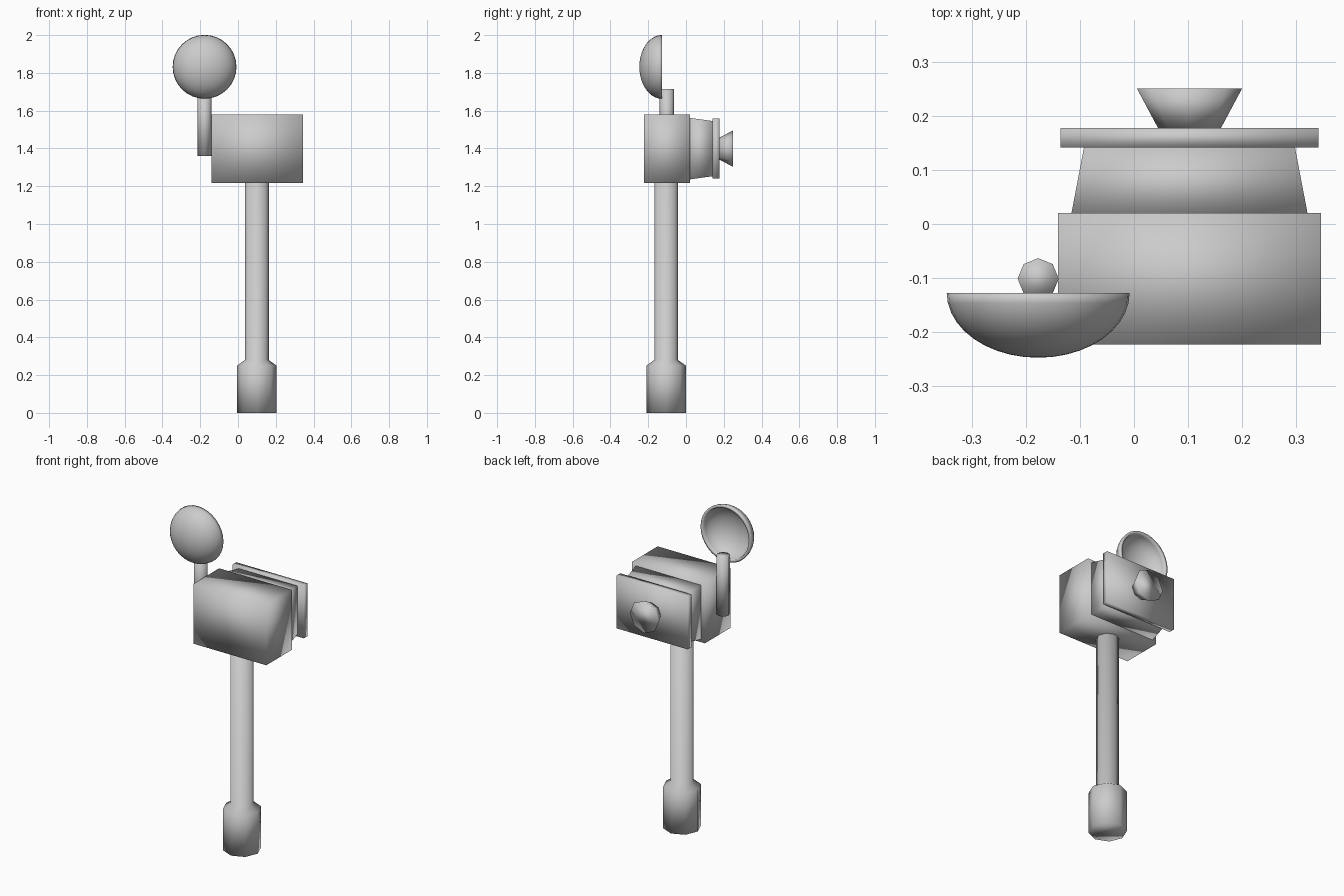
import bpy, bmesh, math
from mathutils import Matrix

if "Cube" in bpy.data.objects:
    bpy.data.objects.remove(bpy.data.objects["Cube"])


def finish(name, bm, smooth=True):
    bmesh.ops.remove_doubles(bm, verts=bm.verts, dist=1e-5)
    bmesh.ops.recalc_face_normals(bm, faces=bm.faces)
    for f in bm.faces:
        f.smooth = smooth
    me = bpy.data.meshes.new(name)
    bm.to_mesh(me)
    bm.free()
    ob = bpy.data.objects.new(name, me)
    bpy.context.collection.objects.link(ob)
    return ob


def lathe(name, profile, centre, sides, along_y=False, closed_ends=True):
    """Turn (radius, height) pairs about z, or about +y."""
    bm = bmesh.new()
    rings = []
    for r, h in profile:
        ring = []
        for i in range(sides):
            a = 2 * math.pi * i / sides
            ring.append(bm.verts.new((r * math.cos(a), r * math.sin(a), h)))
        rings.append(ring)
    for lo, hi in zip(rings, rings[1:]):
        for i in range(sides):
            j = (i + 1) % sides
            bm.faces.new((lo[i], lo[j], hi[j], hi[i]))
    if closed_ends:
        bm.faces.new(rings[0])
        bm.faces.new(rings[-1])
    m = Matrix.Translation(centre)
    if along_y:
        m = m @ Matrix.Rotation(-math.pi / 2, 4, 'X')
    bm.transform(m)
    return finish(name, bm)


def block(name, y0, y1, half0, half1, cx=0.1025, cz=1.399):
    """Box from y0 to y1 with its own half width and height at each end."""
    bm = bmesh.new()
    ends = []
    for y, (hx, hz) in ((y0, half0), (y1, half1)):
        ends.append([bm.verts.new((cx + sx * hx, y, cz + sz * hz))
                     for sx, sz in ((-1, -1), (1, -1), (1, 1), (-1, 1))])
    a, b = ends
    bm.faces.new(a)
    bm.faces.new(b)
    for i in range(4):
        j = (i + 1) % 4
        bm.faces.new((a[i], a[j], b[j], b[i]))
    return finish(name, bm)


# Main pole with its thicker foot
lathe("pole", [(0.105, 0), (0.105, 0.25), (0.063, 0.28), (0.063, 1.225)],
      (0.1, -0.105, 0), 8)

# Housing, tapered neck and back plate
block("housing", -0.223, 0.02, (0.2425, 0.181), (0.2425, 0.181))
block("neck", 0.02, 0.141, (0.218, 0.163), (0.195, 0.146))
block("back_plate", 0.141, 0.177, (0.238, 0.159), (0.238, 0.159))

# Flared knob on the back plate
lathe("knob", [(0.058, 0.177), (0.097, 0.25)], (0.1025, 0, 1.399), 8, True)

# Side rod that carries the dish
lathe("side_rod", [(0.038, 1.36), (0.038, 1.715)], (-0.177, -0.101, 0), 8)

# Hollow dish, open to the back: outer shell, rim, inner shell
steps = 10
angles = [math.pi / 2 * i / steps for i in range(steps + 1)]
outer = [(0.169 * math.sin(a), -0.120 * math.cos(a)) for a in angles]
inner = [(0.153 * math.sin(a), -0.105 * math.cos(a)) for a in reversed(angles)]
dish = lathe("dish", outer + inner, (-0.177, -0.127, 1.832), 32, True, False)
